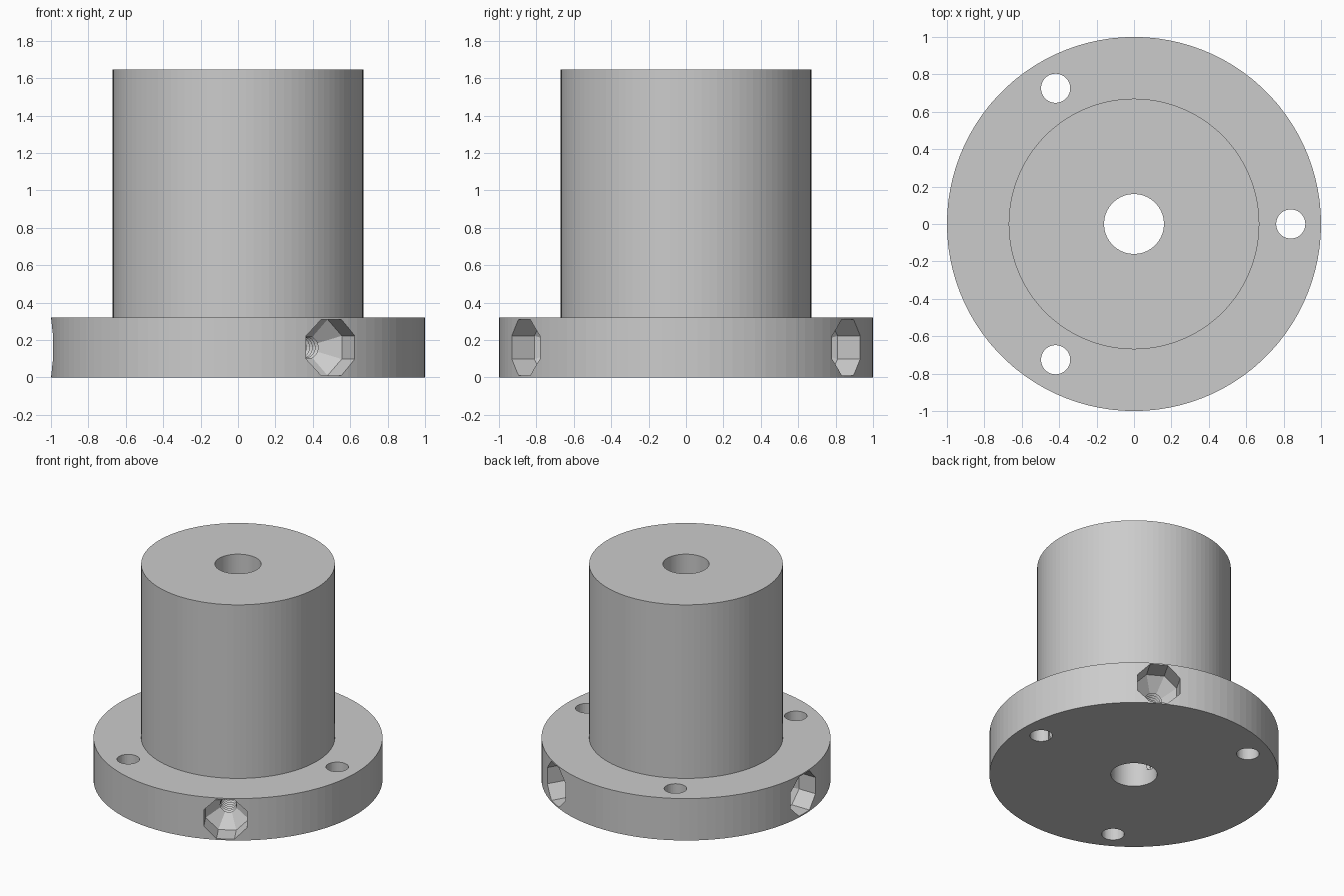
import bpy
import bmesh
from math import cos, sin, pi, radians
from mathutils import Matrix

cube = bpy.data.objects.get("Cube")
if cube:
    bpy.data.objects.remove(cube, do_unlink=True)

SIDES = 100
FLANGE_R, FLANGE_H = 1.0, 0.32
HUB_R, HUB_H = 0.67, 1.645
BORE_R = 0.16

grey = bpy.data.materials.new("plain grey")
grey.use_nodes = True
grey.diffuse_color = (0.6, 0.6, 0.6, 1)
grey.node_tree.nodes["Principled BSDF"].inputs["Base Color"].default_value = (0.6, 0.6, 0.6, 1)


def lathe(name, profile, sides, closed=False, phase=0.0, matrix=Matrix()):
    """Revolve (radius, height) points about z; cap the ends unless closed."""
    bm = bmesh.new()
    rings = []
    for r, h in profile:
        angles = [phase + 2 * pi * i / sides for i in range(sides)]
        rings.append([bm.verts.new((r * cos(a), r * sin(a), h)) for a in angles])
    pairs = list(zip(rings, rings[1:]))
    if closed:
        pairs.append((rings[-1], rings[0]))
    else:
        bm.faces.new(rings[0])
        bm.faces.new(rings[-1])
    for low, high in pairs:
        for i in range(sides):
            j = (i + 1) % sides
            bm.faces.new((low[i], low[j], high[j], high[i]))
    bmesh.ops.recalc_face_normals(bm, faces=bm.faces)
    bm.transform(matrix)
    mesh = bpy.data.meshes.new(name)
    bm.to_mesh(mesh)
    bm.free()
    mesh.materials.append(grey)
    obj = bpy.data.objects.new(name, mesh)
    bpy.context.collection.objects.link(obj)
    return obj


def cut(target, tool):
    """Subtract the tool for good, then discard it."""
    tool.hide_render = True
    mod = target.modifiers.new("cut", "BOOLEAN")
    mod.operation = "DIFFERENCE"
    mod.solver = "EXACT"
    mod.object = tool
    bpy.context.view_layer.objects.active = target
    bpy.ops.object.modifier_apply(modifier=mod.name)
    bpy.data.objects.remove(tool, do_unlink=True)


# Flange, hub and centre bore in one revolved section
body = lathe("flanged_hub", [
    (BORE_R, 0), (FLANGE_R, 0), (FLANGE_R, FLANGE_H),
    (HUB_R, FLANGE_H), (HUB_R, HUB_H), (BORE_R, HUB_H)], SIDES, closed=True)

# Threaded bore section: alternating crest and root
PITCH = 0.03
thread = []
for k in range(24):
    thread += [(0.054, 0.07 + k * PITCH), (0.068, 0.07 + (k + 0.5) * PITCH)]

# Octagonal pocket that tapers down to the threaded hole
octagon = 0.15 / cos(pi / 8)
pocket = [(0.05, 0.745), (octagon, 0.85), (octagon, 1.1)]

for k in range(3):
    # Vertical bolt hole
    bolt = Matrix.Rotation(radians(120 * k), 4, "Z") @ Matrix.Translation((0.838, 0, 0))
    cut(body, lathe("bolt_cutter", [(0.078, -0.1), (0.078, 0.5)], 40, matrix=bolt))
    # Radial set-screw hole, midway between bolt holes
    radial = (Matrix.Translation((0, 0, FLANGE_H / 2))
              @ Matrix.Rotation(radians(60 + 120 * k), 4, "Z")
              @ Matrix.Rotation(radians(90), 4, "Y"))
    cut(body, lathe("pocket_cutter", pocket, 8, phase=pi / 8, matrix=radial))
    cut(body, lathe("thread_cutter", thread, 24, phase=0.05, matrix=radial))
